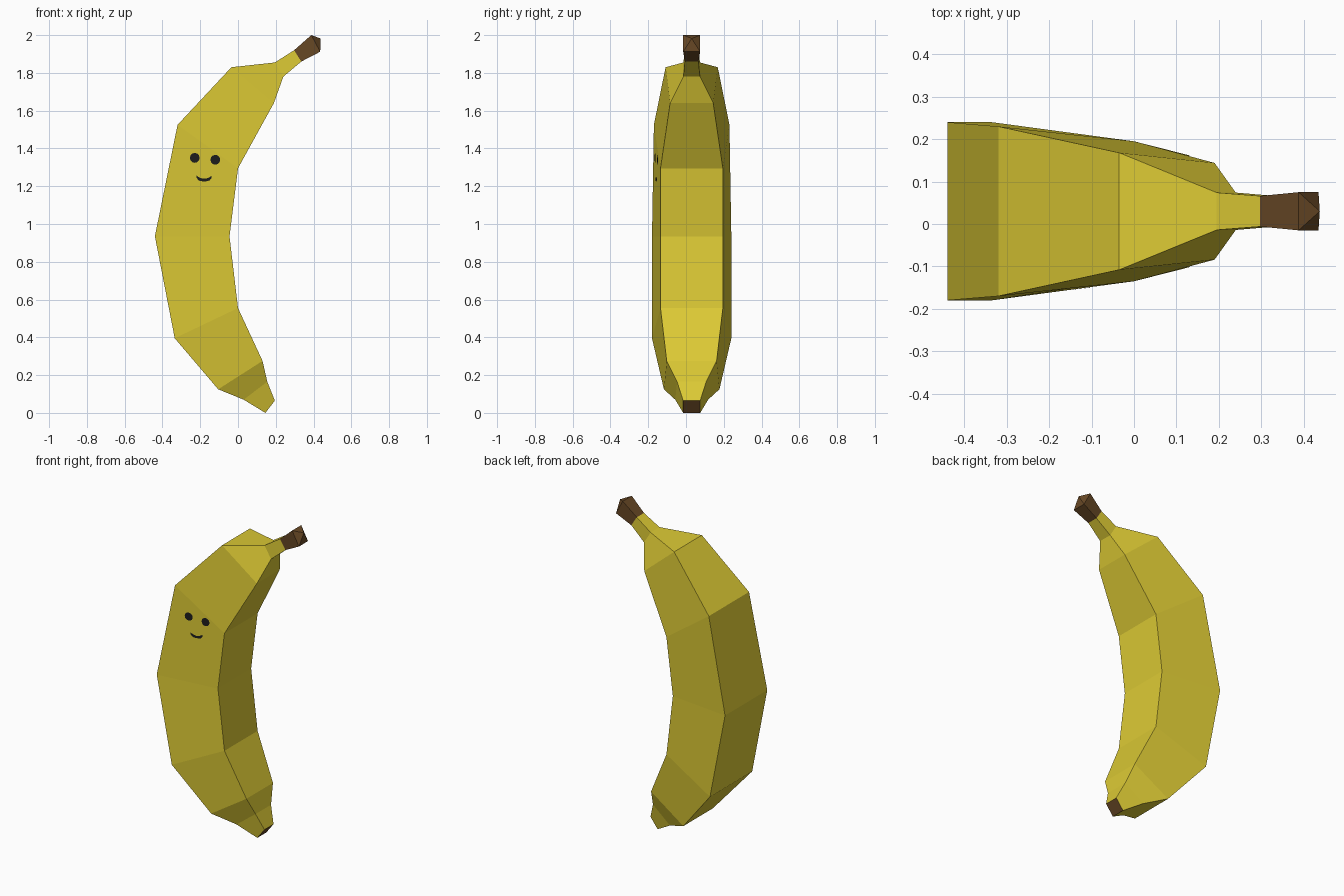
import bpy, bmesh, math
from mathutils import Vector
from mathutils.bvhtree import BVHTree

if "Cube" in bpy.data.objects:
    bpy.data.objects.remove(bpy.data.objects["Cube"])

YC = 0.03  # middle plane of the fruit


def material(name, rgb):
    m = bpy.data.materials.new(name)
    m.diffuse_color = (*rgb, 1)
    m.use_nodes = True
    m.node_tree.nodes["Principled BSDF"].inputs["Base Color"].default_value = m.diffuse_color
    return m


yellow = material("banana yellow", (0.72, 0.59, 0.035))
brown = material("stem brown", (0.14, 0.066, 0.019))
black = material("face black", (0.012, 0.012, 0.012))


def finish(bm, name, mats):
    me = bpy.data.meshes.new(name)
    bm.to_mesh(me)
    for m in mats:
        me.materials.append(m)
    ob = bpy.data.objects.new(name, me)
    bpy.context.collection.objects.link(ob)
    return ob


# four-sided sections: outer x, z, half width, inner x, z, half width
sections = [
    (0.145, 0.0, 0.045, 0.195, 0.065, 0.045),
    (0.03, 0.07, 0.087, 0.155, 0.165, 0.077),
    (-0.105, 0.125, 0.147, 0.13, 0.275, 0.132),
    (-0.335, 0.395, 0.21, 0.0, 0.555, 0.165),
    (-0.44, 0.935, 0.21, -0.045, 0.935, 0.165),
    (-0.32, 1.525, 0.20, 0.0, 1.295, 0.165),
    (-0.035, 1.83, 0.138, 0.19, 1.64, 0.114),
    (0.195, 1.855, 0.044, 0.24, 1.78, 0.044),
    (0.297, 1.92, 0.036, 0.335, 1.86, 0.036),
    (0.388, 2.0, 0.045, 0.435, 1.912, 0.045),
]


def loft(bm, secs):
    rings = []
    for ox, oz, ow, ix, iz, iw in secs:
        pts = [(ox, YC - ow, oz), (ix, YC - iw, iz), (ix, YC + iw, iz), (ox, YC + ow, oz)]
        rings.append([bm.verts.new(p) for p in pts])
    for a, b in zip(rings, rings[1:]):
        for i in range(4):
            j = (i + 1) % 4
            bm.faces.new((a[i], a[j], b[j], b[i]))
    return rings


# body with brown blossom end
bm = bmesh.new()
rings = loft(bm, sections[:9])
bm.faces.new(rings[0][::-1]).material_index = 1
bmesh.ops.recalc_face_normals(bm, faces=bm.faces)
surface = BVHTree.FromBMesh(bm)
body = finish(bm, "banana_body", [yellow, brown])
bm.free()

# stem with a low pointed end
bm = bmesh.new()
rings = loft(bm, sections[8:])
apex = bm.verts.new((0.438, YC, 1.982))
for i in range(4):
    bm.faces.new((rings[1][i], rings[1][(i + 1) % 4], apex))
bmesh.ops.recalc_face_normals(bm, faces=bm.faces)
finish(bm, "stem", [brown])
bm.free()


# thin plates laid on the front side
def plate(name, strips):
    bm = bmesh.new()
    for outline in strips:
        vs = []
        for x, z in outline:
            hit = surface.ray_cast(Vector((x, -2, z)), Vector((0, 1, 0)))[0]
            vs.append(bm.verts.new((x, hit.y - 0.004, z)))
        bm.faces.new(vs)
    bmesh.ops.remove_doubles(bm, verts=bm.verts, dist=1e-5)
    bmesh.ops.recalc_face_normals(bm, faces=bm.faces)
    for f in bm.faces:
        if f.normal.y > 0:
            f.normal_flip()
    finish(bm, name, [black])
    bm.free()


def circle(cx, cz, r, n=12):
    return [(cx + r * math.cos(2 * math.pi * i / n), cz + r * math.sin(2 * math.pi * i / n))
            for i in range(n)]


plate("left_eye", [circle(-0.229, 1.35, 0.026)])
plate("right_eye", [circle(-0.12, 1.34, 0.026)])


# smile: band between two shallow curves
def smile(t, top):
    z = 1.24 + 0.016 * t * t if top else 1.226 + 0.018 * t ** 4
    return (-0.179 + 0.04 * t, z)


ts = [-1 + i / 4 for i in range(9)]
plate("mouth", [[smile(a, 0), smile(b, 0), smile(b, 1), smile(a, 1)] for a, b in zip(ts, ts[1:])])
